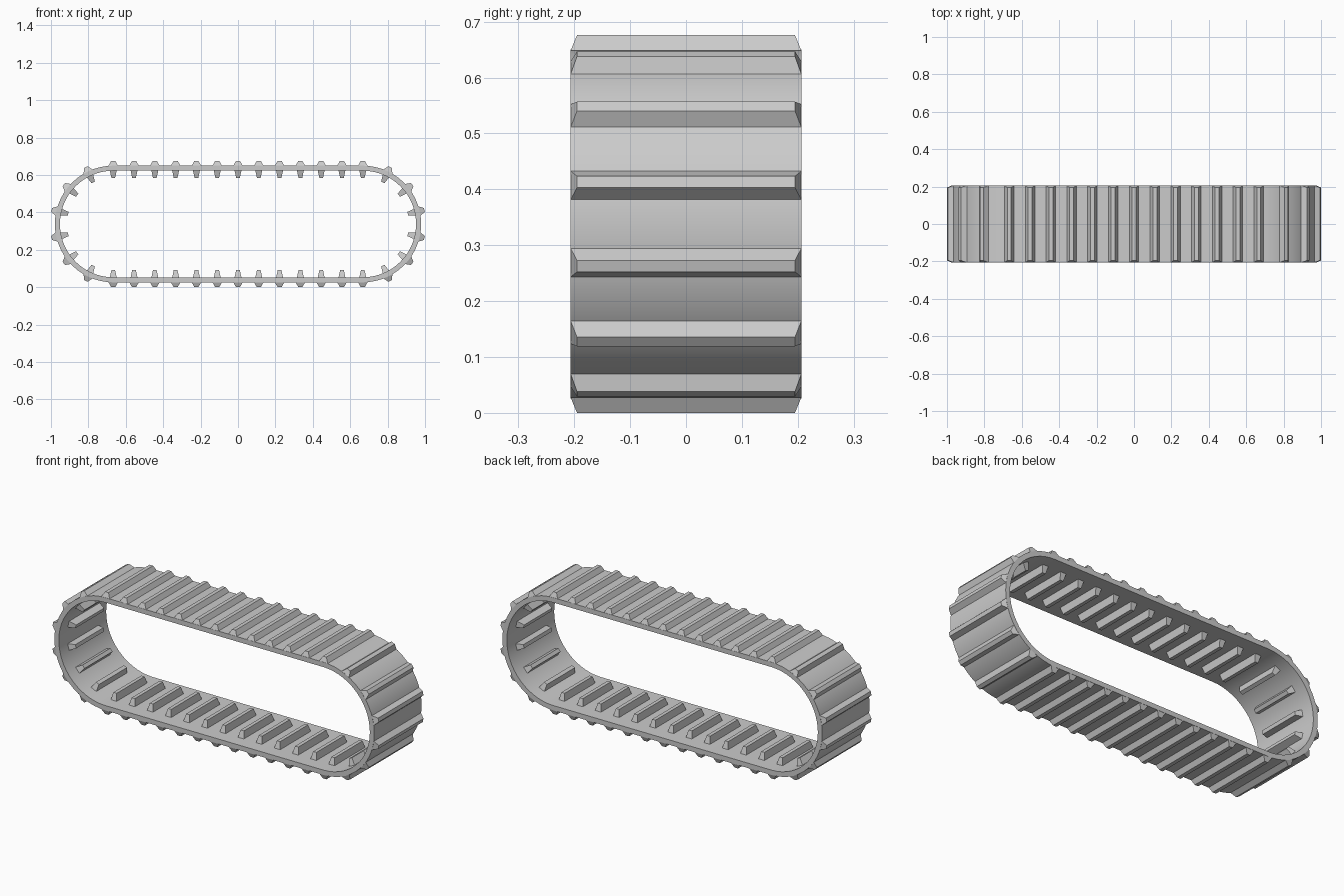
import bpy, bmesh
from math import sin, cos, pi
from mathutils import Vector

if "Cube" in bpy.data.objects:
    bpy.data.objects.remove(bpy.data.objects["Cube"])

CX, CZ = 0.667, 0.338          # arc centre offset and mid height
R_OUT, R_IN, R_TIP, R_TOOTH = 0.312, 0.285, 0.338, 0.247
HALF_W = 0.207
ARC = 28


def finish(name, bm, smooth):
    bmesh.ops.recalc_face_normals(bm, faces=bm.faces)
    me = bpy.data.meshes.new(name)
    bm.to_mesh(me)
    bm.free()
    ob = bpy.data.objects.new(name, me)
    bpy.context.collection.objects.link(ob)
    if smooth:
        bpy.context.view_layer.objects.active = ob
        ob.select_set(True)
        bpy.ops.object.shade_smooth_by_angle(angle=0.5)
        ob.select_set(False)


def stadium(r):
    pts = []
    for side in (1, -1):
        for i in range(ARC + 1):
            a = -pi / 2 + pi * i / ARC
            pts.append((side * (CX + r * cos(a)), CZ + side * r * sin(a)))
    return pts


# Belt: closed loop with a rectangular cross-section
bm = bmesh.new()
loops = [[bm.verts.new((x, y, z)) for x, z in stadium(r)]
         for r, y in ((R_OUT, -HALF_W), (R_OUT, HALF_W), (R_IN, HALF_W), (R_IN, -HALF_W))]
n = len(loops[0])
for k in range(4):
    a, b = loops[k], loops[(k + 1) % 4]
    for i in range(n):
        j = (i + 1) % n
        bm.faces.new((a[i], a[j], b[j], b[i]))
finish("track_belt", bm, True)

# Stations around the loop: (centre x, outward angle)
stations = []
for i in range(13):
    x = -CX + 2 * CX * i / 12
    stations += [(x, pi / 2), (x, -pi / 2)]
for i in range(1, 7):
    a = -pi / 2 + pi * i / 7
    stations += [(CX, a), (-CX, a + pi)]


def add_bar(bm, cx, ang, sections):
    """Tapered bar; each section is (radius, half thickness, half width)."""
    out = Vector((cos(ang), 0, sin(ang)))
    tan = Vector((-sin(ang), 0, cos(ang)))
    rings = []
    for r, t, w in sections:
        c = Vector((cx, 0, CZ)) + out * r
        rings.append([bm.verts.new(c + tan * t * s + Vector((0, w * q, 0)))
                      for s, q in ((-1, -1), (1, -1), (1, 1), (-1, 1))])
    lo, hi = rings
    bm.faces.new(lo)
    bm.faces.new(hi)
    for i in range(4):
        j = (i + 1) % 4
        bm.faces.new((lo[i], lo[j], hi[j], hi[i]))


# Outer tread bars and inner drive teeth
for name, sections in (
        ("tread_bars", ((R_OUT - 0.003, 0.027, HALF_W), (R_TIP, 0.0105, 0.195))),
        ("drive_teeth", ((R_IN + 0.004, 0.019, 0.135), (R_TOOTH, 0.010, 0.122)))):
    bm = bmesh.new()
    for cx, ang in stations:
        add_bar(bm, cx, ang, sections)
    finish(name, bm, False)
